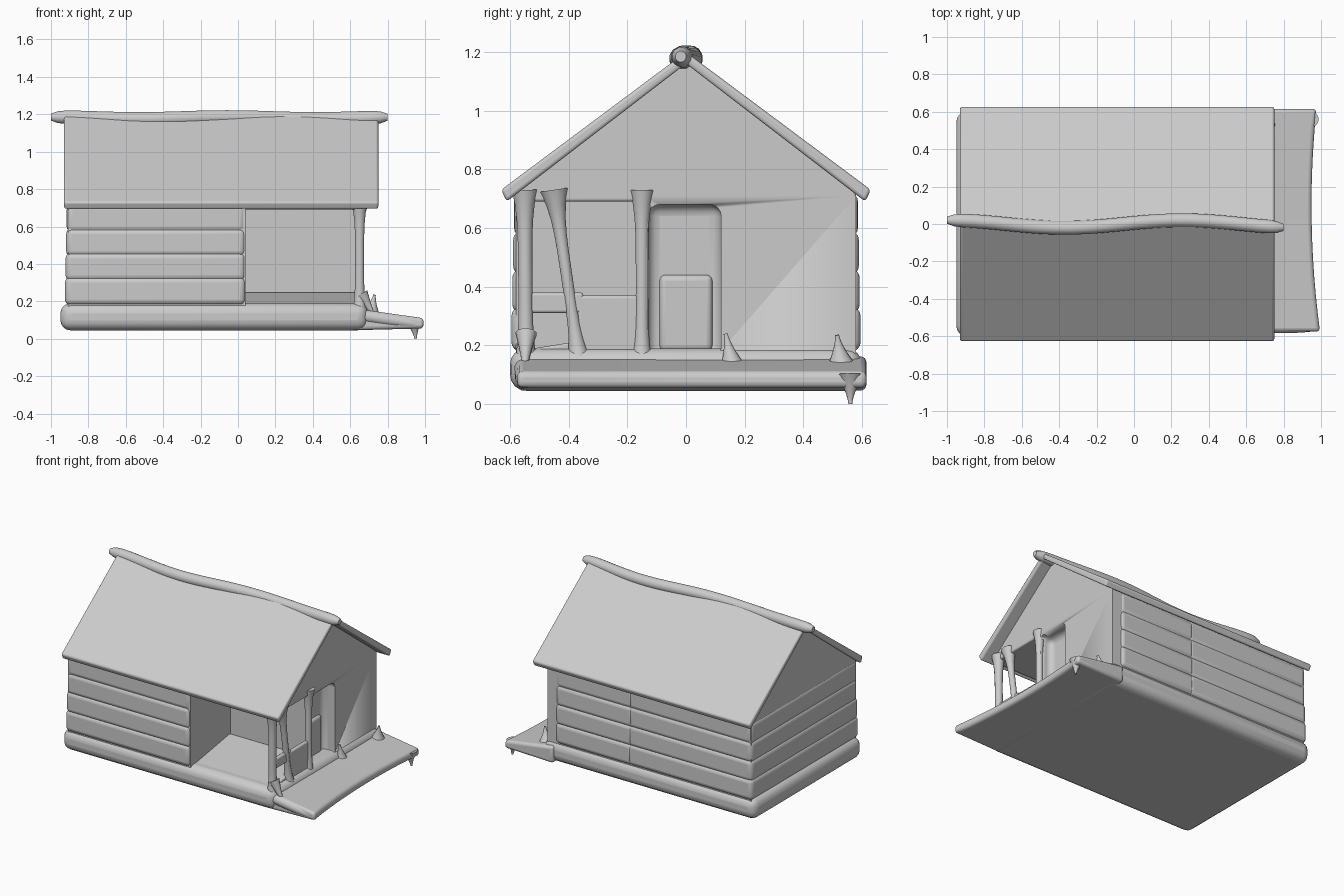
import bpy, bmesh, math
from mathutils import Vector

default_cube = bpy.data.objects.get("Cube")
if default_cube:
    bpy.data.objects.remove(default_cube, do_unlink=True)

GREY = (.6, .6, .6, 1)
grey_material = bpy.data.materials.new("plain grey")
grey_material.use_nodes = True
grey_material.diffuse_color = GREY
grey_material.node_tree.nodes["Principled BSDF"].inputs["Base Color"].default_value = GREY

# Main dimensions shared by the parts
BACK_END, FRONT_END = -.91, .665
PORCH_START, PORCH_BACK = .04, -.14
HALF_DEPTH = .58
BASE, SILL, WALL_TOP = .045, .19, .71
ROOF_LEFT, ROOF_RIGHT, EAVE, PEAK = -.93, .75, .63, 1.2
DECK_START = .6


def finish(name, bm, bevel, segments=4):
    """Turn a bmesh into a smooth-shaded object with softened edges."""
    bmesh.ops.recalc_face_normals(bm, faces=bm.faces)
    mesh = bpy.data.meshes.new(name)
    bm.to_mesh(mesh)
    bm.free()
    mesh.materials.append(grey_material)
    part = bpy.data.objects.new(name, mesh)
    bpy.context.collection.objects.link(part)
    if bevel:
        soften = part.modifiers.new("soft edges", "BEVEL")
        soften.width = bevel
        soften.segments = segments
        soften.limit_method = "ANGLE"
    bpy.ops.object.select_all(action="DESELECT")
    part.select_set(True)
    bpy.context.view_layer.objects.active = part
    bpy.ops.object.shade_smooth_by_angle(angle=math.radians(50))
    return part


def box(name, x_range, y_range, z_range, bevel=0):
    bm = bmesh.new()
    bmesh.ops.create_cube(bm, size=1)
    for vert in bm.verts:
        for axis, (low, high) in enumerate((x_range, y_range, z_range)):
            vert.co[axis] = low if vert.co[axis] < 0 else high
    return finish(name, bm, bevel)


def loft(name, sections, bevel=0):
    """Skin a row of matching outlines and cap the two ends."""
    bm = bmesh.new()
    rings = [[bm.verts.new(point) for point in section] for section in sections]
    for ring, following in zip(rings, rings[1:]):
        for i in range(len(ring)):
            bm.faces.new((ring[i - 1], ring[i], following[i], following[i - 1]))
    bm.faces.new(rings[0])
    bm.faces.new(rings[-1])
    return finish(name, bm, bevel)


def prism(name, outline, x_start, x_end, bevel=0):
    """Extrude a (y, z) outline along x."""
    return loft(name, [[(x, y, z) for y, z in outline] for x in (x_start, x_end)], bevel)


def branch(name, start, end, radius, offset=None, steps=12, sides=12):
    """Round rod from start to end; radius and offset are rules of the fraction t."""
    start, end = Vector(start), Vector(end)
    along = (end - start).normalized()
    side = along.orthogonal().normalized()
    other = along.cross(side)
    sections = []
    for step in range(steps + 1):
        t = step / steps
        centre = start.lerp(end, t)
        if offset:
            centre += Vector(offset(t))
        angles = [math.tau * k / sides for k in range(sides)]
        sections.append([centre + radius(t) * (side * math.cos(a) + other * math.sin(a))
                         for a in angles])
    return loft(name, sections)


def spike(name, start, end, width):
    return branch(name, start, end, lambda t: width * (1 - t) ** 1.5 + .007)


# Foundation logs
box("foundation", (BACK_END - .04, FRONT_END + .03), (-.6, .6), (BASE, SILL), .055)

# Log rows around the closed room and behind the porch
ROWS = 4
row_height = (WALL_TOP - SILL) / ROWS
for row in range(ROWS):
    bottom = SILL + row * row_height
    z_range = (bottom - .01, bottom + row_height + .01)
    bulge = .015 - .003 * row
    depth = HALF_DEPTH + bulge
    box(f"room_log_row_{row + 1}", (BACK_END - bulge, PORCH_START), (-depth, depth), z_range, .03)
    box(f"rear_log_row_{row + 1}", (0, DECK_START), (.4, depth), z_range, .03)
box("room_core", (BACK_END, PORCH_START), (-HALF_DEPTH, HALF_DEPTH), (.1, WALL_TOP))
rear_core = box("rear_core", (0, FRONT_END), (PORCH_BACK, HALF_DEPTH), (.1, WALL_TOP))

# Doorway recess with rounded corners
door_cutter = box("door_cutter", (.57, .8), (-.13, .12), (.155, .68), .04)
door_cutter.hide_render = True
door_cutter.hide_set(True)
doorway = rear_core.modifiers.new("doorway", "BOOLEAN")
doorway.operation = "DIFFERENCE"
doorway.solver = "EXACT"
doorway.object = door_cutter
box("door_lower_panel", (.55, .59), (-.09, .09), (.18, .44), .02)


# Gable block, roof and ridge log
def mirrored(half):
    """Close a (y, z) outline that starts on the ridge by mirroring it."""
    return half + [(-y, z) for y, z in reversed(half) if y]


gable = mirrored([(0, PEAK - .03), (HALF_DEPTH, .75), (HALF_DEPTH, WALL_TOP - .02)])
gable.append((0, WALL_TOP - .02))
gable = sorted(gable, key=lambda p: math.atan2(p[1] - .8, p[0]))
prism("gable_block", gable, BACK_END, FRONT_END, .01)

roof_top = [(-EAVE, .73), (0, PEAK), (EAVE, .73)]
roof_under = [(y * .97, z - .04) for y, z in reversed(roof_top)]
prism("roof", roof_top + roof_under, ROOF_LEFT, ROOF_RIGHT, .012)

branch("ridge_log", (-1, 0, 1.18), (.8, 0, 1.18),
       lambda t: .038 * (1 - abs(2 * t - 1) ** 30 / 2),
       lambda t: (0, .02 * math.cos(t * 9), .005 * math.cos(t * 12)), steps=48)

# Porch floor, rising to the back wall
prism("porch_floor", [(-HALF_DEPTH, .1), (PORCH_BACK, .1), (PORCH_BACK, .25), (-HALF_DEPTH, .18)],
      0, .65, .01)

# Porch posts, flaring at both ends
POST_X = .65
for name, foot, head, waist, flare in (
        ("corner_post", -.545, -.55, .025, .02),
        ("middle_post", -.36, -.45, .02, .03),
        ("door_side_post", -.15, -.15, .022, .02)):
    branch(name, (POST_X, foot, .12), (POST_X, head, WALL_TOP + .02),
           lambda t, waist=waist, flare=flare: waist + flare * (2 * t - 1) ** 4)

# Porch side rail: a low panel by the door and a bar beside the corner
rail_x = (POST_X - .02, POST_X + .01)
box("side_rail_panel", rail_x, (-.37, PORCH_BACK), (.13, .37), .01)
box("side_rail_bar", rail_x, (-.55, -.35), (.31, .38), .01)

# Deck, thinning outward with a bowed edge
deck_sections = []
DECK_STEPS = 12
for step in range(DECK_STEPS + 1):
    y = -.575 + 1.19 * step / DECK_STEPS
    tip = .95 + .1 * y * y - .02 * y
    deck_sections.append([(DECK_START, y, BASE), (tip, y, BASE + .01),
                          (tip, y, .11), (DECK_START, y, .165)])
loft("front_deck", deck_sections, .02)

# Broken stubs and the single foot
spike("deck_foot", (.94, .56, .1), (.95, .56, 0), .04)
spike("corner_stub", (.71, .53, .12), (.73, .515, .235), .05)
spike("door_stub", (.69, .16, .12), (.69, .135, .24), .04)
spike("corner_root", (.66, -.545, .24), (.74, -.55, .1), .03)
branch("deck_corner_roll", (.68, -.55, .12), (.985, -.55, .075), lambda t: .035 - .015 * t ** 4)
